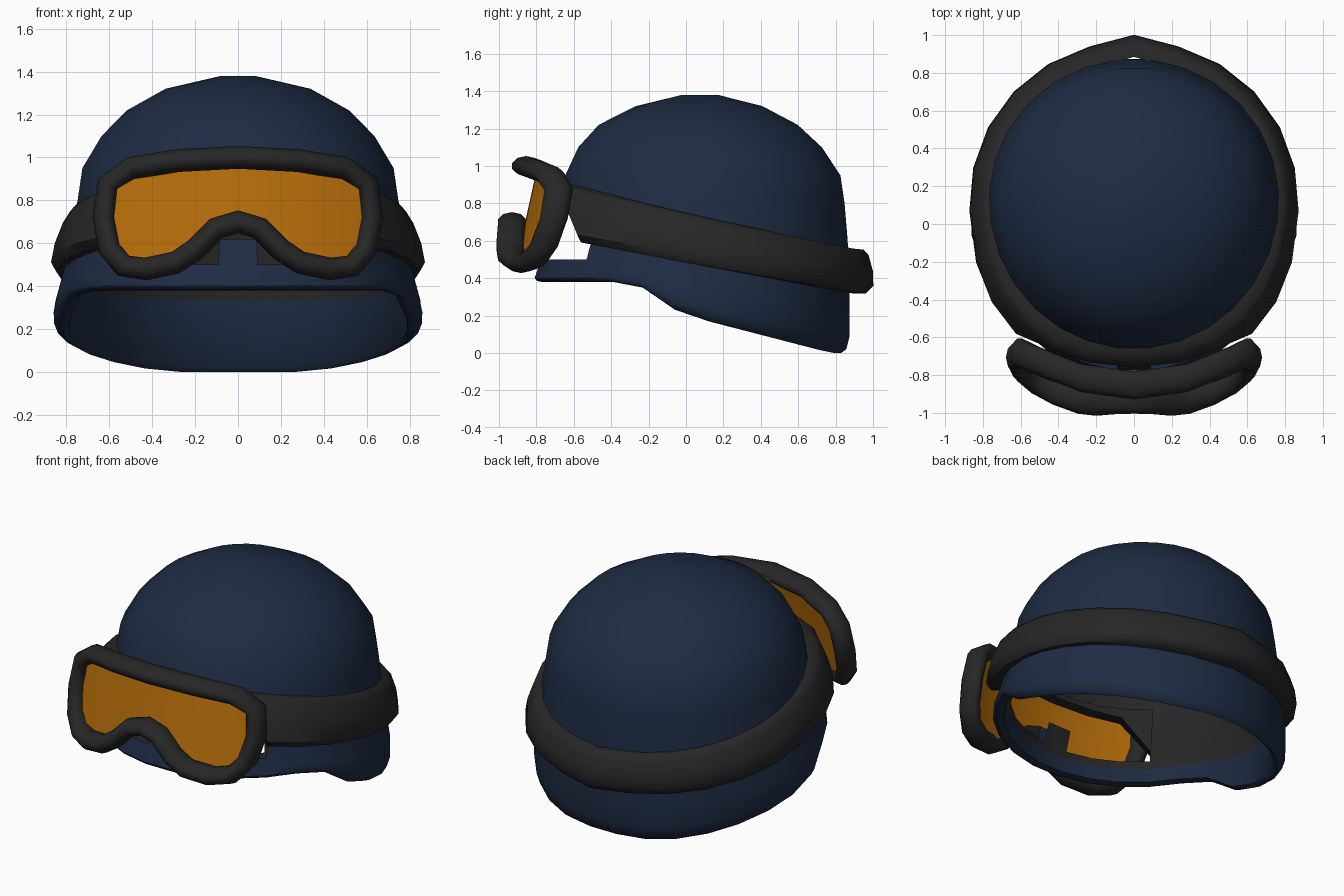
import bpy, bmesh, math
from mathutils import Vector

if "Cube" in bpy.data.objects:
    bpy.data.objects.remove(bpy.data.objects["Cube"])


def material(name, rgb):
    m = bpy.data.materials.new(name)
    m.diffuse_color = (*rgb, 1)
    m.use_nodes = True
    m.node_tree.nodes["Principled BSDF"].inputs["Base Color"].default_value = m.diffuse_color
    return m


NAVY = material("navy_blue", (0.0128, 0.0245, 0.056))
DARK = material("charcoal", (0.020, 0.020, 0.020))
AMBER = material("amber", (0.46, 0.15, 0.003))


def finish(name, bm, mats, angle=50):
    bmesh.ops.recalc_face_normals(bm, faces=bm.faces)
    me = bpy.data.meshes.new(name)
    bm.to_mesh(me)
    bm.free()
    ob = bpy.data.objects.new(name, me)
    bpy.context.collection.objects.link(ob)
    for m in mats:
        me.materials.append(m)
    bpy.context.view_layer.objects.active = ob
    ob.select_set(True)
    bpy.ops.object.shade_smooth_by_angle(angle=math.radians(angle))
    ob.select_set(False)
    return ob


def bridge(bm, a, b):
    """Quads between two closed rings."""
    n = len(a)
    return [bm.faces.new((a[i], a[(i + 1) % n], b[(i + 1) % n], b[i])) for i in range(n)]


# Dome outline: height, half width, front y, back y
PROFILE = [(1.38, .08, -.02, .17), (1.32, .34, -.27, .41), (1.22, .52, -.47, .60),
           (1.10, .64, -.58, .73), (.95, .73, -.65, .83), (.75, .76, -.70, .86),
           (.50, .81, -.78, .875), (.30, .865, -.85, .88), (0, .86, -.85, .88)]


def outline(z):
    if z >= PROFILE[0][0]:
        return PROFILE[0][1:]
    for p, q in zip(PROFILE, PROFILE[1:]):
        if z >= q[0]:
            t = (p[0] - z) / (p[0] - q[0])
            return [a + (b - a) * t for a, b in zip(p[1:], q[1:])]
    return PROFILE[-1][1:]


def around(angle, z, grow=0.0, power=1.0):
    """Point on the dome surface; angle 0 is the right side, 90 degrees the back."""
    w, f, b = outline(z)
    yc = min(.1, (f + b) / 2 + .02)
    c, s = math.cos(angle), math.sin(angle)
    k = power if s < 0 else 1.0
    x = math.copysign(abs(c) ** k, c) * (w + grow)
    y = yc + (s * (b + grow - yc) if s > 0 else -abs(s) ** k * (yc - f + grow))
    return Vector((x, y, z))


def rim_height(y):
    """Raised over the brow, dropping behind the temples, sloping to the nape."""
    t = max(0, min(1, (y + .36) / .38))
    t = t * t * (3 - 2 * t)
    return .38 * (1 - t) + (.20 - .245 * max(y, -.04)) * t


# Helmet shell: outer skin, rounded rim and inner skin
N = 28
ANG = [2 * math.pi * (i + .5) / N for i in range(N)]
bm = bmesh.new()
TOPS = [1.38, 1.32, 1.22, 1.10, .95, .80, .62, .50]


def top_ring(z, grow, drop=0.0):
    return [bm.verts.new(around(a, z, grow) - Vector((0, 0, drop))) for a in ANG]


def low_ring(frac, grow):
    ring = []
    for a in ANG:
        zr = max(.0, rim_height(around(a, .3)[1]))
        ring.append(bm.verts.new(around(a, .5 + (zr - .5) * frac, grow)))
    return ring


rings = [top_ring(z, 0) for z in TOPS]
rings += [low_ring(.5, 0), low_ring(.82, 0), low_ring(.96, -.018), low_ring(1, -.045)]
outer_count = len(rings)
rings += [low_ring(.95, -.07), low_ring(.33, -.07)]
rings += [top_ring(z, -.07 if z < 1.3 else -.05, .04 if z > 1 else 0) for z in TOPS[:0:-1]]
bm.faces.new(rings[0])
opening = []
for i, (a, b) in enumerate(zip(rings, rings[1:])):
    for f in bridge(bm, a, b):
        c = f.calc_center_median()
        if i > outer_count:                       # lining above the inner rim
            f.material_index = 1
        low = .62 if abs(c.x) < .16 else .50      # eye opening behind the lens
        if c.y < -.2 and abs(c.x) < .52 and low < c.z < .80:
            opening.append(f)
f = bm.faces.new(rings[-1])
f.material_index = 1
bmesh.ops.delete(bm, geom=opening, context='FACES')
finish("helmet_shell", bm, [NAVY, DARK])

# Strap: slanted band around the helmet, narrow across the brow
bm = bmesh.new()
sections = []
M = 24
for i in range(M):
    a = 2 * math.pi * i / M
    y = around(a, .6, .06, .88)[1]
    zc = .615 - .193 * y
    half = .128 - .012 * y
    low = -half if y > -.64 else .03
    sec = []
    for dz, grow in ((half, -.03), (half, .035), (half - .03, .06), ((half + low) / 2, .08),
                     (low + .04, .08), (low, .04), (low, -.03)):
        p = around(a, zc + dz, grow, .88)
        p.x *= .982
        if math.sin(a) > 0:
            p.y += .013 * math.sin(a)
        if math.sin(a) > .98:
            p.y += .03
        sec.append(bm.verts.new(p))
    sections.append(sec)
for a, b in zip(sections, sections[1:] + sections[:1]):
    bridge(bm, a, b)
finish("goggle_strap", bm, [DARK])


# Goggles: the frame lies on a curved, tilted sheet, the lens on a flatter one behind it
def sheet(x, z, dy=0.0):
    return Vector((x, -.93 + .25 * (z - .7) + .56 * x * x + dy, z))


def lens_sheet(x, z, dy=0.0):
    return Vector((x, -.86 + .22 * (z - .7) + .36 * x * x + dy, z))


HALF = [(0, 1.0), (.28, .985), (.5, .95), (.605, .875), (.625, .72), (.60, .575),
        (.535, .495), (.43, .48), (.29, .51), (.20, .57), (.10, .67), (0, .70)]
LOOP = HALF + [(-x, z) for x, z in HALF[-2:0:-1]]

# Frame: oval section swept along the goggle outline
bm = bmesh.new()
sections = []
for i, (x, z) in enumerate(LOOP):
    p, q = LOOP[i - 1], LOOP[(i + 1) % len(LOOP)]
    t = Vector((q[0] - p[0], q[1] - p[1])).normalized()
    nx, nz = -t.y, t.x
    sec = []
    for k in range(10):
        u = 2 * math.pi * k / 10
        r = .053 * math.cos(u)
        v = sheet(x, z, .078 * math.sin(u))
        sec.append(bm.verts.new(v + Vector((nx * r, 0, nz * r))))
    sections.append(sec)
for a, b in zip(sections, sections[1:] + sections[:1]):
    bridge(bm, a, b)
finish("goggle_frame", bm, [DARK], 60)


# Lens: thin curved pane filling the frame
def edge_heights(x):
    x = abs(x)
    hits = [z0 + (z1 - z0) * (x - x0) / (x1 - x0)
            for (x0, z0), (x1, z1) in zip(HALF, HALF[1:])
            if min(x0, x1) <= x <= max(x0, x1)]
    return max(hits), min(hits)


bm = bmesh.new()
cols = []
for i in range(25):
    x = -.615 + 1.23 * i / 24
    t, b = edge_heights(x)
    cols.append([bm.verts.new(lens_sheet(x, z, dy)) for z, dy in
                 ((t, 0), ((t + b) / 2, 0), (b, 0), (b, .02), ((t + b) / 2, .02), (t, .02))])
for a, b in zip(cols, cols[1:]):
    bridge(bm, a, b)
bm.faces.new(cols[0])
bm.faces.new(cols[-1])
finish("goggle_lens", bm, [AMBER])
